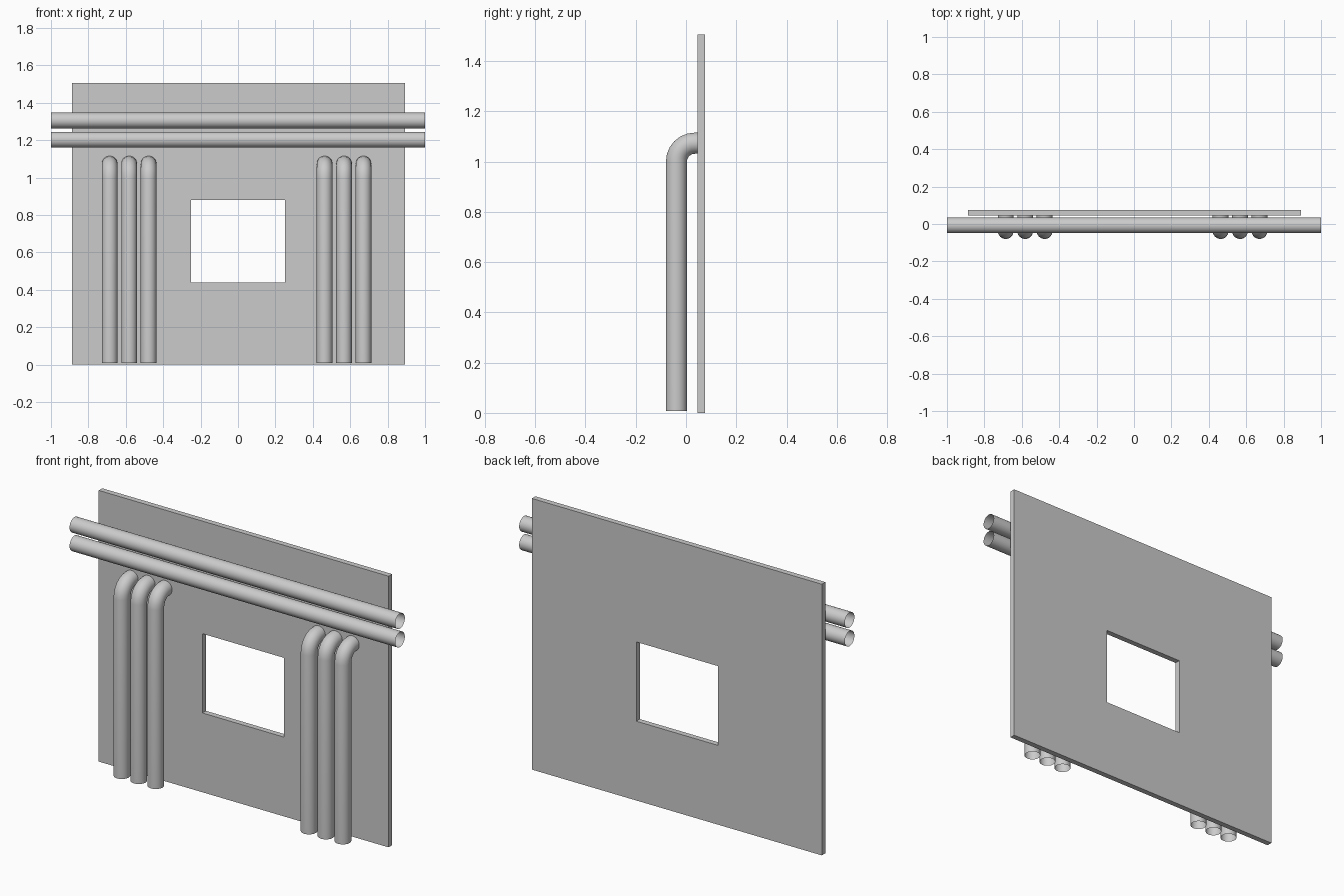
import bpy
import bmesh
from math import sin, cos, pi
from mathutils import Vector

cube = bpy.data.objects.get("Cube")
if cube:
    bpy.data.objects.remove(cube, do_unlink=True)

GREY = (0.6, 0.6, 0.6, 1)
grey = bpy.data.materials.new("plain grey")
grey.use_nodes = True
grey.diffuse_color = GREY
grey.node_tree.nodes["Principled BSDF"].inputs["Base Color"].default_value = GREY


def add_object(name, bm):
    mesh = bpy.data.meshes.new(name)
    bm.to_mesh(mesh)
    bm.free()
    mesh.materials.append(grey)
    obj = bpy.data.objects.new(name, mesh)
    bpy.context.collection.objects.link(obj)
    return obj


def open_pipe(name, path, side, radius, sides=32):
    """Sweep an open-ended thin tube along (point, tangent) pairs."""
    bm = bmesh.new()
    side = Vector(side)
    rings = []
    for point, tangent in path:
        across = Vector(tangent).cross(side)
        angles = [2 * pi * i / sides for i in range(sides)]
        rings.append([bm.verts.new(Vector(point) + radius * (cos(a) * side + sin(a) * across))
                      for a in angles])
    for low, high in zip(rings, rings[1:]):
        for i in range(sides):
            j = (i + 1) % sides
            bm.faces.new((low[i], low[j], high[j], high[i])).smooth = True
    return add_object(name, bm)


# Wall panel with a rectangular window opening
def wall_panel(outer, inner, front, back):
    bm = bmesh.new()

    def loop(x0, x1, z0, z1):
        corners = ((x0, z0), (x1, z0), (x1, z1), (x0, z1))
        return [bm.verts.new((x, front, z)) for x, z in corners]

    rim, hole = loop(*outer), loop(*inner)
    faces = []
    for i in range(4):
        j = (i + 1) % 4
        faces.append(bm.faces.new((rim[i], rim[j], hole[j], hole[i])))
    extruded = bmesh.ops.extrude_face_region(bm, geom=faces, use_keep_orig=True)["geom"]
    moved = [v for v in extruded if isinstance(v, bmesh.types.BMVert)]
    bmesh.ops.translate(bm, verts=moved, vec=(0, back - front, 0))
    bmesh.ops.recalc_face_normals(bm, faces=bm.faces)
    return add_object("wall_panel", bm)


wall_panel((-0.887, 0.893, 0, 1.505), (-0.25, 0.252, 0.44, 0.88), 0.045, 0.076)

# Two long horizontal pipes
for name, z in (("lower", 1.202), ("upper", 1.305)):
    ends = [((x, -0.007, z), (1, 0, 0)) for x in (-1, 1)]
    open_pipe(name + "_horizontal_pipe", ends, (0, 1, 0), 0.042)

# Two groups of three upright pipes that bend back into the wall
PIPE_Y, BEND_Z, BEND_R, STEPS = -0.038, 1.0, 0.073, 6
for group, centre in (("right", -0.582), ("left", 0.567)):
    for k in range(3):
        x = centre + (k - 1) * 0.104
        path = [((x, PIPE_Y, 0.008), (0, 0, 1))]
        for s in range(STEPS + 1):
            a = pi / 2 * s / STEPS
            path.append(((x, PIPE_Y + BEND_R * (1 - cos(a)), BEND_Z + BEND_R * sin(a)),
                         (0, sin(a), cos(a))))
        path.append(((x, 0.046, BEND_Z + BEND_R), (0, 1, 0)))
        open_pipe(f"{group}_upright_pipe_{k + 1}", path, (1, 0, 0), 0.042)
